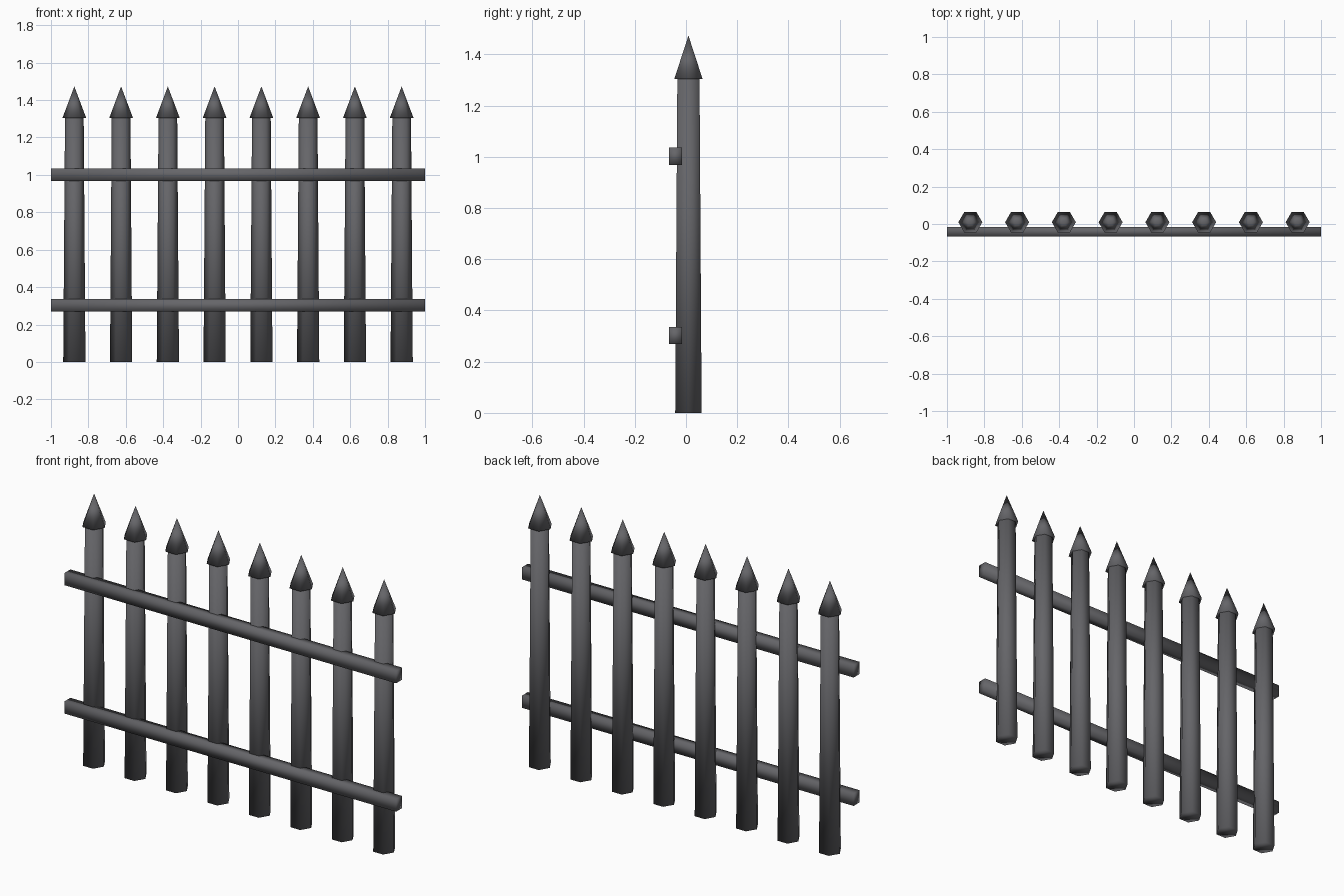
import bpy, math

if "Cube" in bpy.data.objects:
    bpy.data.objects.remove(bpy.data.objects["Cube"])

iron = bpy.data.materials.new("dark_iron")
iron.diffuse_color = (0.13, 0.13, 0.14, 1)
iron.use_nodes = True
iron.node_tree.nodes["Principled BSDF"].inputs["Base Color"].default_value = iron.diffuse_color

PICKET_Y = 0.0095
RAIL_Y = -0.041


def finish(name):
    ob = bpy.context.object
    ob.name = name
    ob.data.materials.append(iron)
    bpy.ops.object.shade_smooth()
    return ob


def hex_part(name, x, z0, z1, r0, r1):
    # six-sided part with corners pointing along x
    bpy.ops.mesh.primitive_cone_add(vertices=6, radius1=r0, radius2=r1, depth=z1 - z0,
                                    location=(x, PICKET_Y, (z0 + z1) / 2),
                                    rotation=(0, 0, math.pi / 6))
    return finish(name)


# Pickets: tapered shaft plus pointed tip
for i in range(8):
    x = -0.875 + 0.25 * i
    hex_part(f"picket_shaft_{i + 1}", x, 0, 1.303, 0.0595, 0.05)
    hex_part(f"picket_tip_{i + 1}", x, 1.303, 1.473, 0.064, 0)

# Two horizontal rails across the front
for name, z in (("lower_rail", 0.302), ("upper_rail", 1.002)):
    bpy.ops.mesh.primitive_cube_add(size=1, location=(0, RAIL_Y, z))
    bpy.context.object.scale = (2, 0.05, 0.067)
    bpy.ops.object.transform_apply(location=False, rotation=False, scale=True)
    finish(name)
